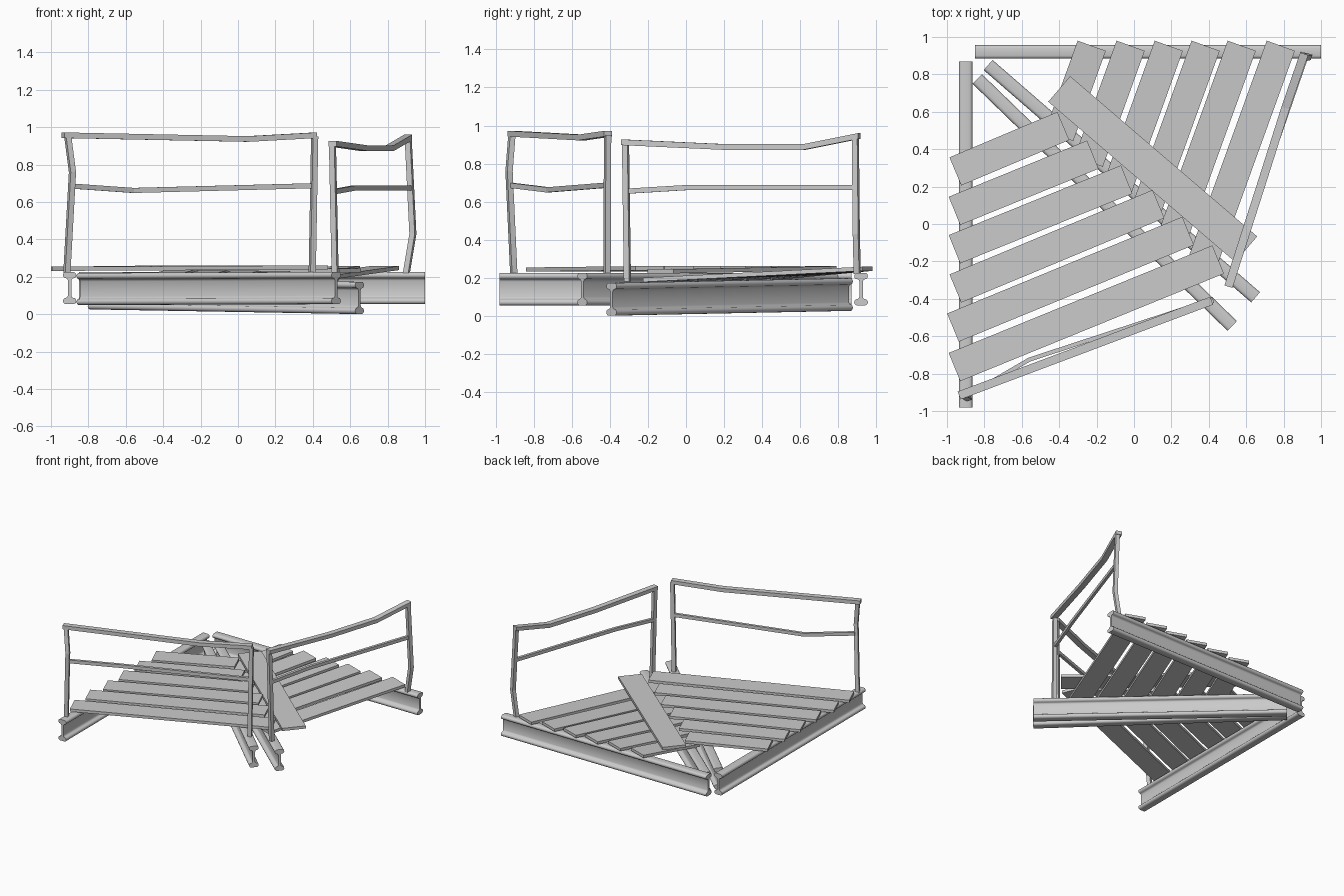
import bpy, bmesh, math
from mathutils import Vector

if "Cube" in bpy.data.objects:
    bpy.data.objects.remove(bpy.data.objects["Cube"])

Z = Vector((0, 0, 1))


def sweep(name, pts, section, u, v, smooth=False):
    """Loft a closed 2D section along a path, with fixed section axes u and v."""
    bm = bmesh.new()
    rings = [[bm.verts.new(Vector(p) + u * a + v * b) for a, b in section] for p in pts]
    n = len(section)
    for r0, r1 in zip(rings, rings[1:]):
        for i in range(n):
            bm.faces.new((r0[i], r0[(i + 1) % n], r1[(i + 1) % n], r1[i]))
    bm.faces.new(rings[0])
    bm.faces.new(rings[-1])
    bmesh.ops.recalc_face_normals(bm, faces=bm.faces)
    me = bpy.data.meshes.new(name)
    bm.to_mesh(me)
    bm.free()
    ob = bpy.data.objects.new(name, me)
    bpy.context.collection.objects.link(ob)
    if smooth:
        bpy.ops.object.select_all(action='DESELECT')
        ob.select_set(True)
        bpy.context.view_layer.objects.active = ob
        bpy.ops.object.shade_smooth_by_angle(angle=math.radians(40))
    return ob


def rect(w, h):
    return [(-w / 2, -h / 2), (w / 2, -h / 2), (w / 2, h / 2), (-w / 2, h / 2)]


def side_axis(a, b):
    d = Vector(b) - Vector(a)
    return Vector((-d.y, d.x, 0)).normalized()


def bar(name, pts, w, h):
    return sweep(name, pts, rect(w, h), side_axis(pts[0], pts[-1]), Z)


# I-beam section with rounded flange edges
def i_section(w=0.036, h=0.086, t=0.034, web=0.009):
    r = t / 2
    arc = [(w - r + r * math.cos(a), h - r + r * math.sin(a))
           for a in [math.radians(-90 + 30 * k) for k in range(7)]]
    q = [(web, h - t - 0.012), (web + 0.004, h - t - 0.003)] + arc
    right = [(x, -y) for x, y in reversed(q)] + q
    return right + [(-x, -y) for x, y in right]


# Steel beams
beams = {
    "left_beam": ((-0.90, -0.98, 0.14), (-0.90, 0.87, 0.14)),
    "back_beam": ((-0.85, 0.92, 0.14), (1.0, 0.92, 0.14)),
    "diagonal_beam_level": ((-0.838, 0.775, 0.135), (0.525, -0.545, 0.14)),
    "diagonal_beam_sunken": ((-0.78, 0.85, 0.112), (0.65, -0.392, 0.087)),
}
for name, (a, b) in beams.items():
    sweep(name, [a, b], i_section(), side_axis(a, b), Z, True)

# Left deck planks: centre points of both ends
left_ends = [((-0.955, 0.281), (-0.378, 0.524)), ((-0.96, 0.07), (-0.22, 0.371)),
             ((-0.96, -0.135), (-0.039, 0.238)), ((-0.955, -0.345), (0.131, 0.107)),
             ((-0.968, -0.554), (0.289, -0.037)), ((-0.96, -0.765), (0.45, -0.19))]
for i, (a, b) in enumerate(left_ends):
    bar(f"left_plank_{i + 1}", [(*a, 0.243), (*b, 0.25)], 0.163, 0.022)

# Right deck planks: slope down from the back beam to the sunken beam
d = Vector((-0.34, -0.94)).normalized()
for i, x in enumerate((-0.302, -0.094, 0.11, 0.307, 0.5, 0.709)):
    a = Vector((x + 0.076, 0.953))
    # distance to the sunken beam line, plus an overhang
    s = (0.85 - 0.869 * (a.x + 0.78) - a.y) / (d.y + 0.869 * d.x)
    b = a + d * (s + 0.04)
    zb = 0.198 - 0.0175 * (b.x + 0.78) + 0.011
    bar(f"right_plank_{i + 1}", [(*a, 0.247), (*b, zb)], 0.16, 0.022)

# Loose plank over the joint
bar("cover_plank", [(-0.40, 0.722, 0.25), (0.60, -0.135, 0.234)], 0.18, 0.022)


# Bent railings
def railing(name, top, mid, posts):
    bar(name + "_top_rail", top, 0.045, 0.03)
    bar(name + "_mid_rail", mid, 0.022, 0.027)
    u = side_axis(top[0], top[-1])
    v = u.cross(Z)
    for i, p in enumerate(posts):
        sweep(f"{name}_post_{i + 1}", p, rect(0.03, 0.03), u, v)


railing("front_railing",
        [(-0.935, -0.917, 0.957), (0.05, -0.547, 0.937), (0.415, -0.41, 0.957)],
        [(-0.885, -0.915, 0.685), (-0.56, -0.725, 0.662), (0.40, -0.41, 0.687)],
        [[(-0.915, -0.905, 0.22), (-0.885, -0.93, 0.76), (-0.91, -0.915, 0.95)],
         [(0.397, -0.415, 0.225), (0.41, -0.412, 0.95)]])
railing("right_railing",
        [(0.505, -0.335, 0.912), (0.68, 0.21, 0.887), (0.81, 0.62, 0.887), (0.91, 0.91, 0.945)],
        [(0.51, -0.31, 0.655), (0.62, 0.02, 0.675), (0.92, 0.89, 0.675)],
        [[(0.52, -0.308, 0.18), (0.505, -0.318, 0.91)],
         [(0.90, 0.90, 0.22), (0.935, 0.895, 0.43), (0.91, 0.89, 0.94)]])
